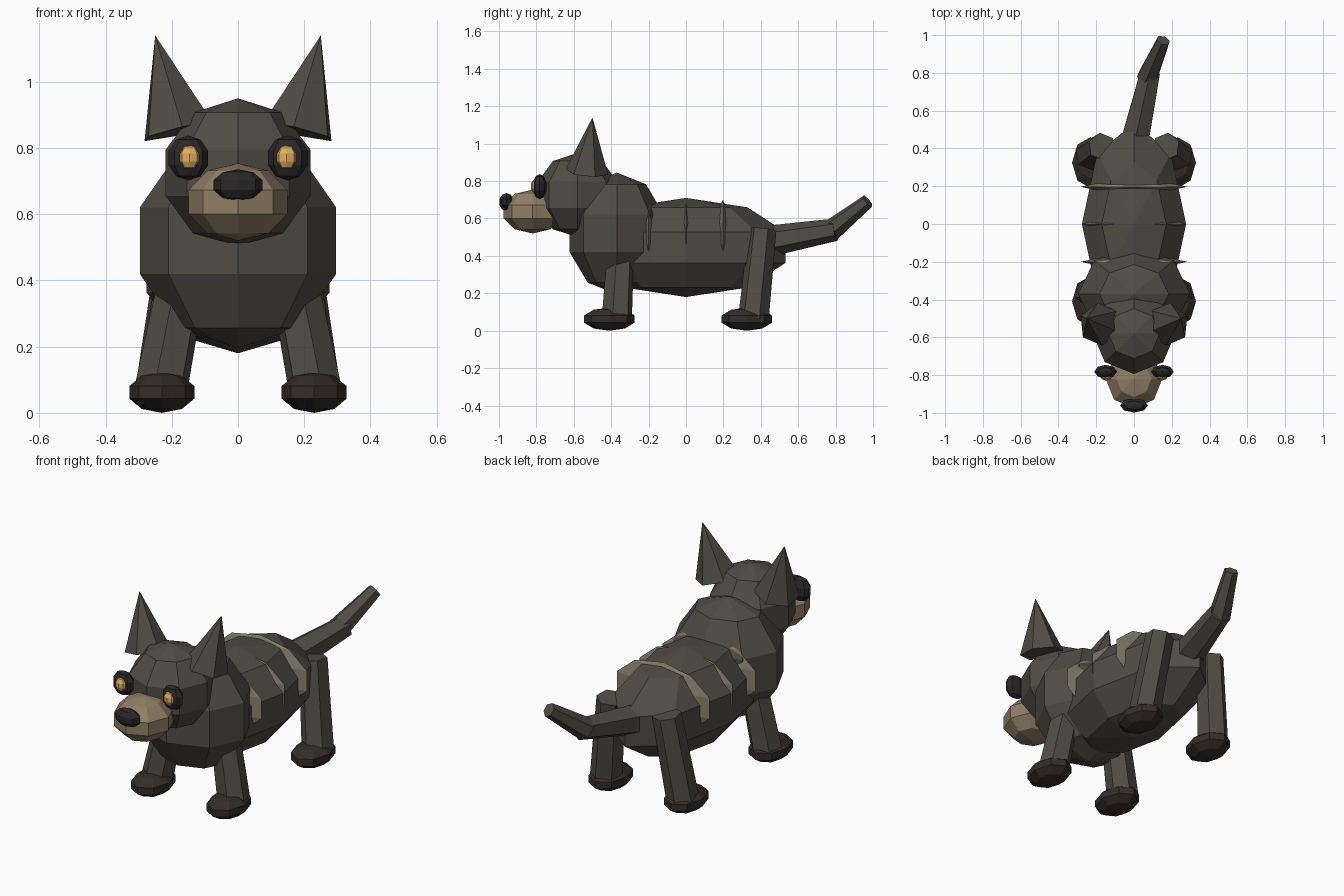
import bpy, bmesh
from mathutils import Vector, Matrix

if "Cube" in bpy.data.objects:
    bpy.data.objects.remove(bpy.data.objects["Cube"])


def material(name, rgb):
    m = bpy.data.materials.new(name)
    m.diffuse_color = (*rgb, 1)
    m.use_nodes = True
    m.node_tree.nodes["Principled BSDF"].inputs["Base Color"].default_value = m.diffuse_color
    return m


FUR = material("dark_fur", (0.08, 0.074, 0.06))
TAN = material("tan_fur", (0.28, 0.21, 0.13))
STRIPE = material("pale_stripe", (0.24, 0.22, 0.155))
PAW = material("paw_brown", (0.035, 0.026, 0.022))
BLACK = material("black", (0.022, 0.02, 0.02))
AMBER = material("amber", (0.75, 0.43, 0.11))


def finish(name, bm, mat):
    me = bpy.data.meshes.new(name)
    bmesh.ops.recalc_face_normals(bm, faces=bm.faces)
    bm.to_mesh(me)
    bm.free()
    me.materials.append(mat)
    ob = bpy.data.objects.new(name, me)
    bpy.context.collection.objects.link(ob)
    return ob


def ball(name, loc, radii, mat):
    """Low-poly ellipsoid, 8 segments by 5 rings."""
    bm = bmesh.new()
    m = Matrix.Translation(loc) @ Matrix.Diagonal((*radii, 1))
    bmesh.ops.create_uvsphere(bm, u_segments=8, v_segments=5, radius=1, matrix=m)
    return finish(name, bm, mat)


def limb(name, a, b, ra, rb, mat, sides=6):
    """Tapered prism from point a to point b."""
    a, b = Vector(a), Vector(b)
    d = b - a
    bm = bmesh.new()
    m = Matrix.Translation((a + b) / 2) @ d.to_track_quat('Z', 'Y').to_matrix().to_4x4()
    bmesh.ops.create_cone(bm, cap_ends=True, segments=sides, radius1=ra,
                          radius2=rb, depth=d.length, matrix=m)
    bmesh.ops.remove_doubles(bm, verts=bm.verts, dist=1e-5)
    return finish(name, bm, mat)


# Torso, head and face
ball("body", (0, 0, 0.445), (0.29, 0.56, 0.265), FUR)
ball("chest", (0, -0.37, 0.52), (0.312, 0.265, 0.325), FUR)
ball("head", (0, -0.58, 0.725), (0.23, 0.225, 0.225), FUR)
ball("muzzle", (0, -0.82, 0.637), (0.157, 0.163, 0.117), TAN)
ball("nose", (0, -0.96, 0.688), (0.078, 0.04, 0.048), BLACK)

# Stripes wrapped over the back
for i, y in enumerate((-0.2, 0.0, 0.197)):
    ball(f"back_stripe_{i + 1}", (0, y, 0.52), (0.297, 0.026, 0.18), STRIPE)

# Mirrored parts
for s, side in ((-1, "left"), (1, "right")):
    ball(f"eye_socket_{side}", (s * 0.15, -0.782, 0.77), (0.063, 0.038, 0.068), BLACK)
    ball(f"eye_{side}", (s * 0.147, -0.803, 0.772), (0.034, 0.028, 0.039), AMBER)
    limb(f"ear_{side}", (s * 0.18, -0.53, 0.85), (s * 0.25, -0.5, 1.14), 0.115, 0.0, FUR)
    for name, top, bottom, paw_y in (
            ("front", (0.165, -0.35, 0.42), (0.235, -0.37, 0.06), -0.41),
            ("rear", (0.17, 0.41, 0.54), (0.235, 0.36, 0.06), 0.325)):
        t, b = Vector(top), Vector(bottom)
        t.x *= s
        b.x *= s
        limb(f"{name}_leg_{side}", b, t, 0.083, 0.074, FUR)
        ball(f"{name}_paw_{side}", (s * 0.23, paw_y, 0.062), (0.103, 0.142, 0.062), PAW)

# Tail in two segments, curving up and sideways
limb("tail_base", (0, 0.42, 0.475), (0.085, 0.8, 0.54), 0.085, 0.06, FUR)
limb("tail_tip", (0.07, 0.775, 0.535), (0.155, 0.972, 0.692), 0.06, 0.038, FUR)
